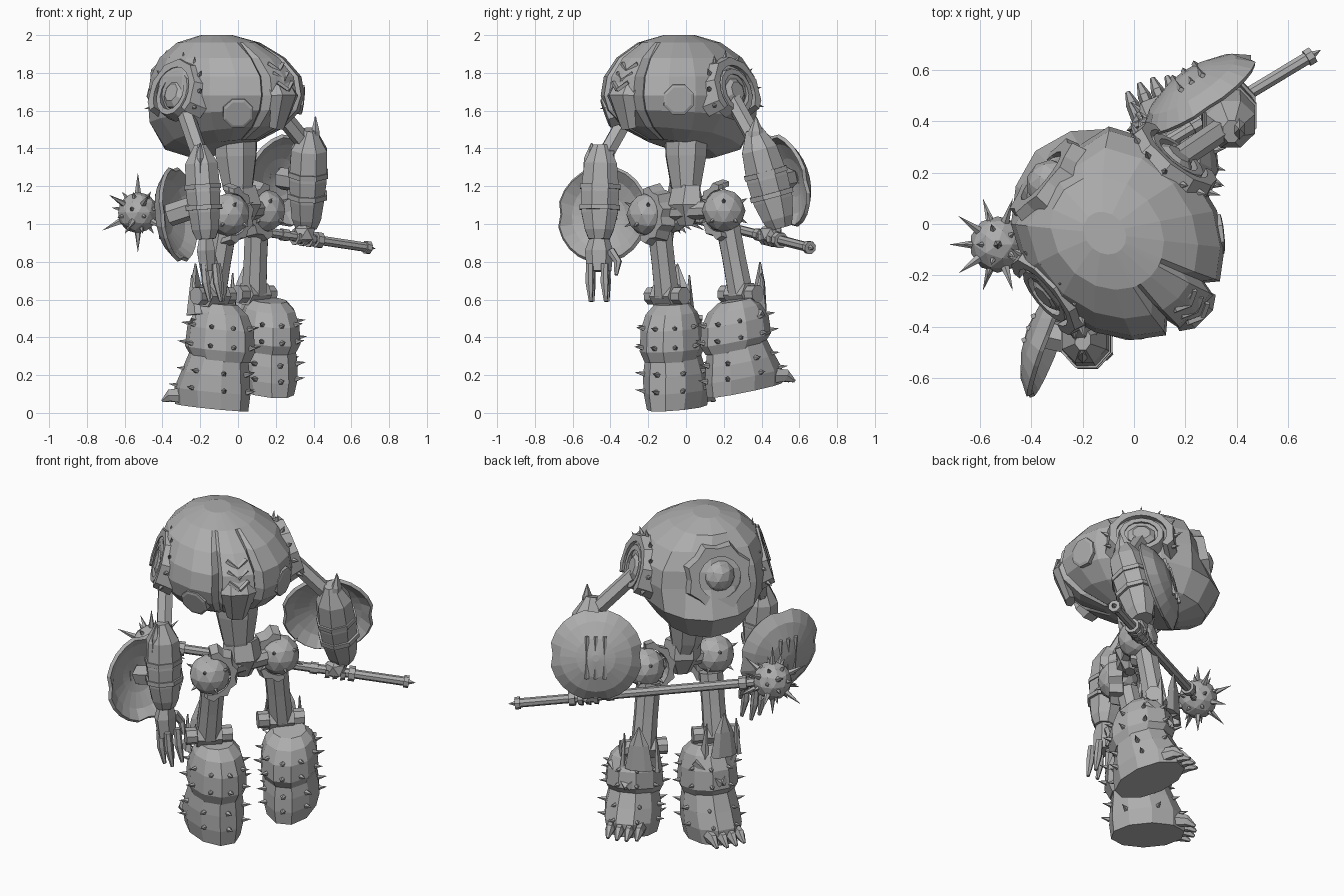
import bpy, bmesh, math
from mathutils import Vector, Matrix

cube = bpy.data.objects.get("Cube")
if cube:
    bpy.data.objects.remove(cube)

steel = bpy.data.materials.new("grey_steel")
steel.use_nodes = True
GREY = (0.42, 0.42, 0.42, 1)
steel.diffuse_color = GREY
steel.node_tree.nodes["Principled BSDF"].inputs["Base Color"].default_value = GREY

# Body axes: B points to the vented side, S points sideways
V = Vector
Z = V((0, 0, 1))
B = V((1, -1, 0)).normalized()
S = V((1, 1, 0)).normalized()


def P(b, s, z):
    return B * b + S * s + Z * z


def finish(name, bm):
    bmesh.ops.recalc_face_normals(bm, faces=bm.faces)
    mesh = bpy.data.meshes.new(name)
    bm.to_mesh(mesh)
    bm.free()
    mesh.materials.append(steel)
    ob = bpy.data.objects.new(name, mesh)
    bpy.context.scene.collection.objects.link(ob)
    return ob


def skin(bm, rings, cap=True):
    rings = [[bm.verts.new(p) for p in ring] for ring in rings]
    n = len(rings[0])
    for r, q in zip(rings, rings[1:]):
        for i in range(n):
            j = (i + 1) % n
            bm.faces.new((r[i], r[j], q[j], q[i]))
    if cap:
        bm.faces.new(rings[0])
        bm.faces.new(rings[-1])


def tube(name, pts, radii, n=8, ref=B, axis=None):
    """Loft of elliptical rings; radii are numbers or (along ref, across) pairs."""
    pts = [V(p) for p in pts]
    rings = []
    for i, p in enumerate(pts):
        t = axis or pts[min(i + 1, len(pts) - 1)] - pts[max(i - 1, 0)]
        t = t.normalized()
        u = (ref - t * ref.dot(t)).normalized()
        w = t.cross(u)
        a, b = radii[i] if isinstance(radii[i], tuple) else (radii[i],) * 2
        angles = [2 * math.pi * (k + 0.5) / n for k in range(n)]
        rings.append([p + u * a * math.cos(q) + w * b * math.sin(q) for q in angles])
    bm = bmesh.new()
    skin(bm, rings)
    return finish(name, bm)


def rod(name, a, b, r, n=8):
    return tube(name, [a, b], [r, r], n, V((0.3, 0.2, 0.9)))


def frame(pos, direction):
    return Matrix.Translation(pos) @ V(direction).to_track_quat('Z', 'Y').to_matrix().to_4x4()


def spikes(name, items, r=0.016, length=0.055):
    bm = bmesh.new()
    for pos, d in items:
        d = V(d).normalized()
        bmesh.ops.create_cone(bm, cap_ends=True, segments=5, radius1=r, radius2=0.0,
                              depth=length, matrix=frame(V(pos) + d * length * 0.4, d))
    return finish(name, bm)


def ball(name, pos, r, sub=2):
    bm = bmesh.new()
    bmesh.ops.create_icosphere(bm, subdivisions=sub, radius=r, matrix=Matrix.Translation(pos))
    return finish(name, bm)


def band(name, pos, normal, radius, depth, thick, start, end, jag=0.0, steps=14):
    """Curved armour strip around a normal; angle zero is up."""
    n = V(normal).normalized()
    up = (Z - n * Z.dot(n)).normalized()
    side = up.cross(n)
    rings = []
    for i in range(steps + 1):
        q = math.radians(start + (end - start) * i / steps)
        d = up * math.cos(q) + side * math.sin(q)
        r = radius + jag * (i % 2)
        c = V(pos)
        rings.append([c + d * r - n * depth, c + d * (r - depth * 0.5) + n * depth,
                      c + d * (radius - thick - depth * 0.5) + n * depth,
                      c + d * (radius - thick) - n * depth])
    bm = bmesh.new()
    skin(bm, rings)
    return finish(name, bm)


# Faceted hull, fuller and lower on the eye side, with vent grooves and a socket
centre = P(-0.02, -0.07, 0)
half = [14, 18, 23, 42, 62, 85, 110, 135, 155]
angles = [0] + half + [180] + [-a for a in reversed(half)]
bm = bmesh.new()
rings = []
for z, s in [(1.42, .42), (1.48, .73), (1.58, .94), (1.68, 1), (1.78, .96),
             (1.88, .8), (1.96, .53), (2.0, .2)]:
    ring = []
    for a in angles:
        k = s
        if abs(a) == 18 and z < 1.9:
            k *= 0.88
        if a in (155, 180, -155) and 1.6 < z < 1.9:
            k *= 0.85
        low = max(0, (1.68 - z) / 0.26)
        b = 0.45 * k * math.cos(math.radians(a))
        side = 0.38 * k * math.sin(math.radians(a))
        if b < 0:
            b *= 1 + 0.18 * low
        lift = (0.15 if b > 0 else 0.33) * b * low
        lean = max(0, z - 1.8) * 0.25
        ring.append(centre + P(b, side, z + lift) - V((lean, 0, 0)))
    rings.append(ring)
skin(bm, rings)
finish("hull", bm)

# Vent spine, chevrons and round ports
tube("vent_spine", [P(.14, -.07, 1.91), P(.33, -.07, 1.82), P(.42, -.07, 1.68), P(.36, -.07, 1.51)],
     [(.03, .03), (.04, .07), (.04, .1), (.03, .055)], 6, Z + B)
for i in range(3):
    b, z = 0.35 + 0.035 * i, 1.85 - 0.05 * i
    for s in (-1, 1):
        rod("vent_chevron", P(b + .025, -.07, z - .04), P(b, -.07 + s * .055, z), 0.012, 4)
for pos, d in [((.325, -.04, 1.66), (1, .1, -.1)), ((0, -.41, 1.59), (.05, -1, -.35))]:
    d = V(d).normalized()
    tube("round_port", [V(pos) - d * .05, V(pos) + d * .015, V(pos) + d * .02],
         [.085, .085, .07], 8, Z)

# Eye in its jagged socket
eye = P(-.34, -.12, 1.74)
look = -B * .95 - S * .1 + Z * .2
ball("eye", eye, 0.095)
band("eye_socket", eye - B * .02, look, 0.18, 0.03, 0.045, 0, 360, 0.025, 16)

# Waist and pelvis
tube("waist", [(-.01, 0, 1.5), (-.01, 0, 1.36), (0, 0, 1.2), (.02, .01, 1.1)],
     [(.11, .13), (.11, .12), (.08, .09), (.05, .06)], 8)
rod("pelvis_axle", (-.05, -.19, 1.06), (.14, .19, 1.08), 0.05)
tube("pelvis_block", [(.02, 0, 1.2), (.03, 0, 1.1), (.03, 0, .99)],
     [(.06, .1), (.09, .11), (.03, .05)], 6)

# Shoulders and upper arms
for sign, c, elbow in [(-1, V((-.31, -.25, 1.68)), V((-.2, -.43, 1.36))),
                       (1, V((.14, .23, 1.69)), V((.36, .38, 1.42)))]:
    n = (S * sign - B * 0.1 + Z * 0.3).normalized()
    up = (Z - n * Z.dot(n)).normalized()
    across = up.cross(n)
    band("shoulder_pad", c + n * .01, n, 0.2, 0.05, 0.035, -125, 125, 0.01)
    band("shoulder_inner_pad", c + n * .02, n, 0.14, 0.035, 0.03, -180, 180)
    tube("shoulder_hub", [c - n * .1, c + n * .04, c + n * .06], [.09, .08, .05], 8, Z)
    items = []
    for k in range(9):
        q = math.radians(-112 + 28 * k)
        d = up * math.cos(q) + across * math.sin(q)
        items.append((c + d * .185 + n * .02, d + n * .5))
        if k % 2:
            items.append((c + d * .22 - n * .09, d + n * .2))
    spikes("shoulder_spikes", items)
    rod("upper_arm", c, elbow, 0.046, 6)
    ball("elbow", elbow, 0.06, 1)


# Domed shield with a notched rim and raised bars
def shield(pos, normal, inner):
    m = frame(V(pos), normal)
    bm = bmesh.new()
    rings = []
    for r, h in [(.26, 0), (.2, .05), (.11, .085), (.02, .1)]:
        ring = []
        for k in range(24):
            q = 2 * math.pi * k / 24
            rr = r * (0.93 if h == 0 and k % 6 == 0 else 1)
            ring.append(m @ V((rr * math.cos(q), rr * math.sin(q), h)))
        rings.append(ring)
    skin(bm, rings, cap=False)
    bm.faces.new(bm.verts[-24:])
    ob = finish("shield", bm)
    ob.modifiers.new("thickness", 'SOLIDIFY').thickness = 0.02
    for x in (-.05, 0, .05):
        rod("shield_bar", m @ V((x, -.12, .085)), m @ V((x, .12, .085)), 0.012, 4)
    rod("shield_mount", m @ V((0, 0, .05)), inner, 0.06, 6)


shield((-.32, -.44, 1.05), (-.92, .36, -.1), (-.2, -.46, 1.1))
shield((.255, .505, 1.23), (-.5, .75, .22), (.36, .44, 1.22))

# Armoured forearms, fins and straps
for top, bottom, fin, k in [(V((-.2, -.45, 1.42)), V((-.17, -.46, .92)), V((-.2, -.5, 1.43)), 1.1),
                            (V((.38, .36, 1.5)), V((.36, .5, .98)), V((.41, .37, 1.57)), 1.2)]:
    along = bottom - top
    prof = [(0, .03, .04), (.2, .085, .085), (.5, .09, .1), (.72, .08, .095), (.9, .07, .075), (1, .05, .055)]
    tube("forearm", [top + along * t for t, a, b in prof], [(a * k, b * k) for t, a, b in prof],
         8, V((1, 0, 0)))
    for t in (.42, .64):
        p = top + along * t
        tube("forearm_strap", [p, p + along * .05], [(.095 * k, .105 * k)] * 2, 8, V((1, 0, 0)))
    tube("elbow_fin", [fin, fin - Z * .08, fin - Z * .25], [.003, (.025, .04), (.02, .05)], 6,
         V((1, 0, 0)))

# Open hand
tube("palm", [(-.17, -.46, .93), (-.17, -.46, .86), (-.16, -.46, .75)],
     [(.04, .05), (.055, .075), (.045, .065)], 6, V((1, 0, 0)))
for x, y in [(-.12, -.51), (-.11, -.43), (-.18, -.5), (-.18, -.42)]:
    tube("finger", [(x, y, .79), (x + .01, y, .69), (x + .03, y + .005, .59)], [.02, .023, .01], 6)
tube("thumb", [(-.15, -.4, .86), (-.13, -.36, .8), (-.11, -.37, .73)], [.025, .022, .01], 6)

# Spiked mace gripped by the other hand
head, tip = V((-.53, -.08, 1.06)), V((.69, .655, .875))
rod("mace_handle", head, tip, 0.026)
way = tip - head
for t, r, length in [(.1, .04, .03), (.62, .033, .03), (.77, .043, .025), (.985, .035, .02)]:
    rod("mace_collar", head + way * t, head + way * (t + length), r)
ball("mace_head", head, 0.11)
studs = bmesh.new()
bmesh.ops.create_icosphere(studs, subdivisions=1, radius=1)
dirs = [v.co.copy() for v in studs.verts] + [f.calc_center_median().normalized() for f in studs.faces]
studs.free()
spikes("mace_long_spikes", [(head + d * .1, d) for d in dirs[:12]], 0.02, 0.125)
spikes("mace_short_spikes", [(head + d * .1, d) for d in dirs[12:]], 0.014, 0.045)
spikes("mace_end_point", [(tip, way)], 0.02, 0.05)
grip = head + way * .72
ball("fist", grip + Z * .02, 0.065, 1)
for k in range(3):
    g = head + way * (.69 + .03 * k)
    band("gripping_finger", g, way, 0.048, 0.013, 0.018, 0, 290, 0, 7)


# One leg: hip, thigh, knee, two-piece boot and claws
def leg(hip, thigh_top, knee, sole, yaw, tilt, tall, guard):
    hip, thigh_top, knee, sole = V(hip), V(thigh_top), V(knee), V(sole)
    toe = V((math.cos(math.radians(yaw)), math.sin(math.radians(yaw)), 0))
    across = Z.cross(toe)
    axis = (Z - toe * tilt).normalized()
    ball("hip_ball", hip, 0.115)
    spikes("hip_spikes", [(hip + d * .105, d) for d in dirs[:12]], 0.014, 0.05)
    band("hip_guard", hip, B, 0.155, 0.04, 0.025, guard, guard + 190, 0.018, 12)
    tube("thigh", [thigh_top, thigh_top.lerp(knee, .5), knee], [(.065, .07), (.065, .068), (.07, .072)], 8)
    rod("knee_axle", knee - S * .13, knee + S * .13, 0.048)
    rod("knee_block", knee - S * .07, knee + S * .07, 0.065, 6)
    plate = knee + toe * .11
    tube("knee_plate", [plate + Z * .17, plate + Z * .06, plate - Z * .09],
         [.004, (.02, .055), (.025, .08)], 6, toe)
    for s in (-1, 1):
        tube("knee_side_plate", [plate + across * s * .09 + Z * .11 - toe * .03,
                                 plate + across * s * .1 - Z * .1 - toe * .05],
             [.004, (.05, .02)], 5, toe)

    def at(h, off):
        return sole + Z * h * tall + toe * off
    lower = [(0, .005, .21, .14), (.09, 0, .215, .16), (.18, -.02, .19, .16), (.29, -.04, .16, .14)]
    upper = [(.25, -.05, .16, .14), (.31, -.045, .195, .165), (.42, -.05, .185, .158),
             (.5, -.055, .145, .135), (.55, -.05, .09, .095)]
    for name, prof in (("boot_lower", lower), ("boot_upper", upper)):
        tube(name, [at(h, o) for h, o, a, b in prof], [(a, b) for h, o, a, b in prof], 10, toe, axis)
    for s in (-1, 1):
        rod("shin_chevron", at(.36, .14), at(.48, .04) + across * s * .12, 0.02, 4)
    items = []
    for h, off, a, b, n in [(.1, -.01, .205, .15, 7), (.19, -.03, .175, .155, 7),
                            (.33, -.045, .185, .155, 9), (.43, -.05, .17, .145, 9)]:
        for k in range(n):
            q = 2 * math.pi * (k + .5) / n
            d = toe * math.cos(q) + across * math.sin(q)
            p = at(h, off) + Z * tilt * a * math.cos(q) + toe * a * math.cos(q) + across * b * math.sin(q)
            items.append((p, d + Z * .15))
    spikes("boot_spikes", items)
    for s in (-1.5, -.5, .5, 1.5):
        root = sole + Z * (.05 + tilt * .15) + toe * (.16 - .015 * abs(s)) + across * s * .055
        tube("toe_claw", [root, root + toe * .07, root + toe * .12 - Z * .03],
             [(.045, .028), (.036, .026), (.008, .01)], 6, Z)


leg((-.05, -.2, 1.05), (-.07, -.14, .97), (-.13, -.1, .62), (-.135, -.05, .028), 150, 0.1, 1, 0)
leg((.14, .2, 1.07), (.1, .22, 1.0), (.085, .29, .63), (.148, .305, .118), 112, 0.2, 0.87, 170)
